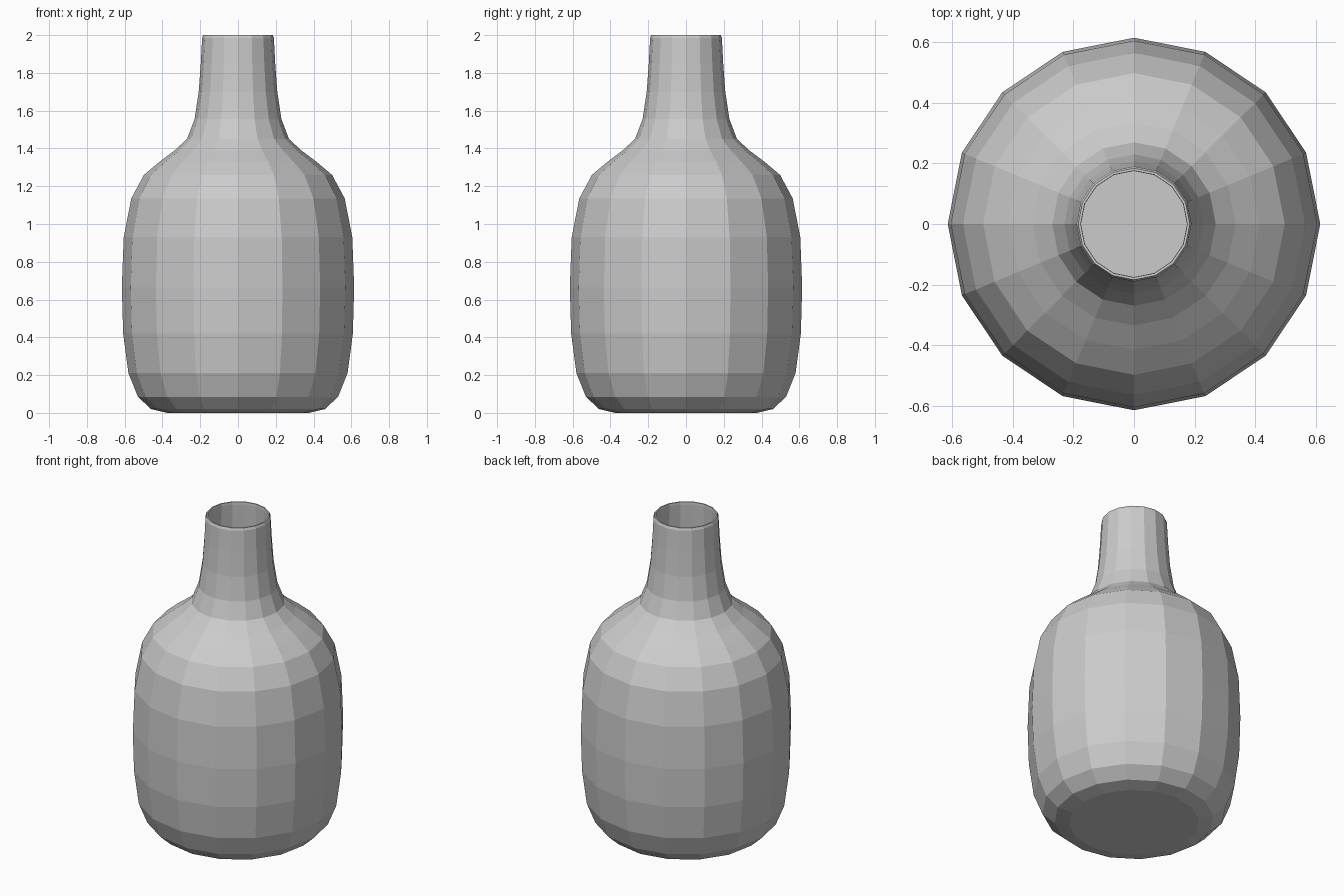
import bpy, bmesh
from math import cos, sin, tau

cube = bpy.data.objects.get("Cube")
if cube:
    bpy.data.objects.remove(cube, do_unlink=True)

SIDES = 16
WALL = 0.015

# Outer silhouette, (radius, height) from base to lip
OUTER = [(0.375, 0), (0.46, 0.02), (0.53, 0.085), (0.58, 0.21), (0.608, 0.42),
         (0.615, 0.665), (0.605, 0.93), (0.565, 1.135), (0.498, 1.26),
         (0.415, 1.33), (0.335, 1.39), (0.27, 1.45), (0.23, 1.555),
         (0.208, 1.70), (0.197, 1.85), (0.19, 1.985), (0.184, 2.0)]

# Inner silhouette, from lip back down to the floor
INNER = [(0.176, 2.0)] + [(r - WALL, z) for r, z in reversed(OUTER[2:-1])]
INNER += [(0.45, 0.04), (0.37, WALL)]


def material(name, colour):
    mat = bpy.data.materials.new(name)
    mat.use_nodes = True
    mat.diffuse_color = colour
    mat.node_tree.nodes["Principled BSDF"].inputs["Base Color"].default_value = colour
    return mat


def lathe(name, profile, mat):
    bm = bmesh.new()
    rings = [[bm.verts.new((r * cos(tau * i / SIDES), r * sin(tau * i / SIDES), z))
              for i in range(SIDES)] for r, z in profile]
    for low, high in zip(rings, rings[1:]):
        for i in range(SIDES):
            j = (i + 1) % SIDES
            bm.faces.new((low[i], low[j], high[j], high[i]))
    # Base underneath and floor inside
    bm.faces.new(list(reversed(rings[0])))
    bm.faces.new(rings[-1])
    mesh = bpy.data.meshes.new(name)
    bm.to_mesh(mesh)
    bm.free()
    mesh.materials.append(mat)
    obj = bpy.data.objects.new(name, mesh)
    bpy.context.collection.objects.link(obj)
    return obj


# Hollow, flat-shaded vase
lathe("vase", OUTER + INNER, material("pale grey", (0.6, 0.6, 0.6, 1)))
